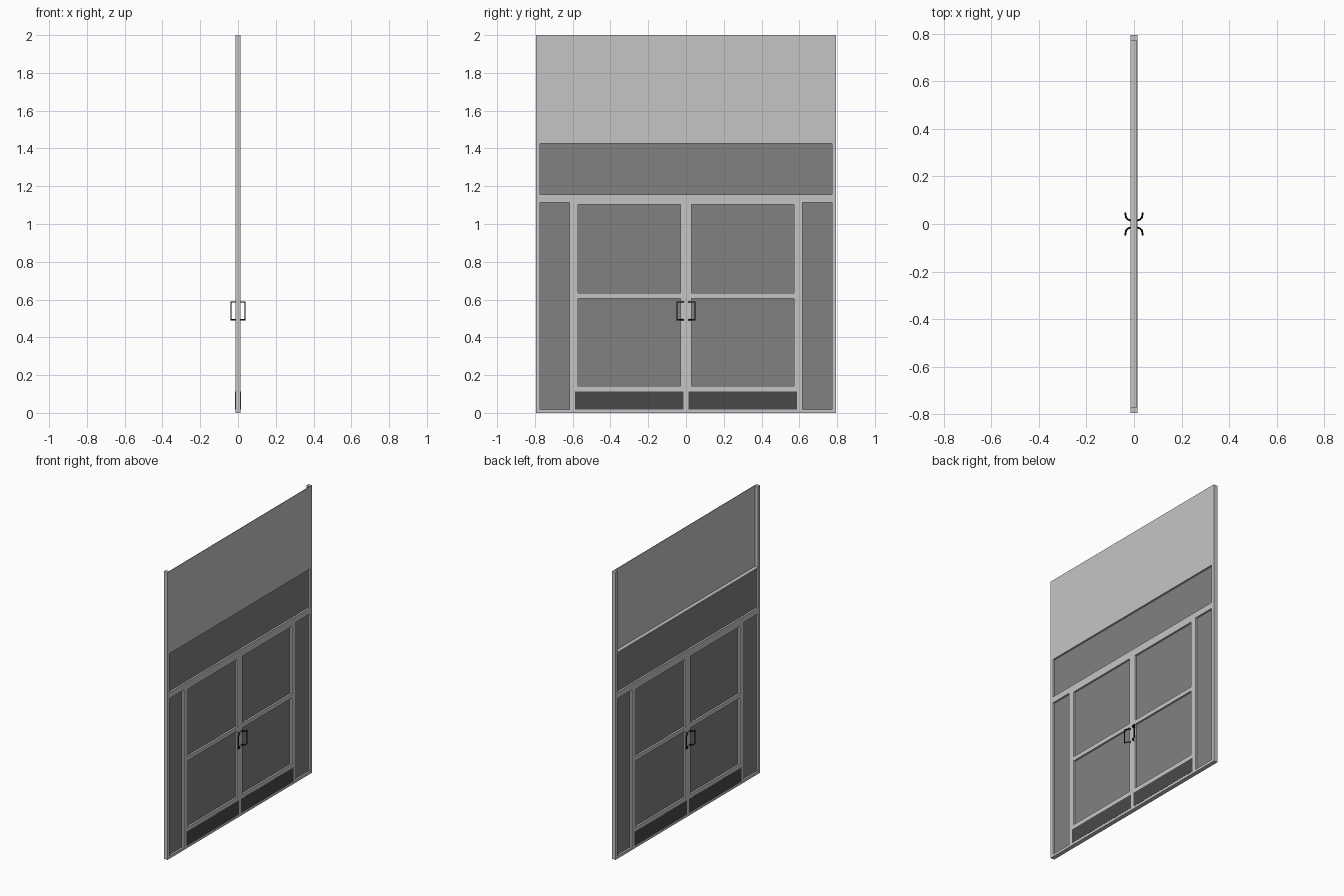
import bpy

if "Cube" in bpy.data.objects:
    bpy.data.objects.remove(bpy.data.objects["Cube"])

def material(name, v):
    m = bpy.data.materials.new(name)
    m.diffuse_color = (v, v, v, 1)
    m.use_nodes = True
    m.node_tree.nodes["Principled BSDF"].inputs["Base Color"].default_value = m.diffuse_color
    return m

FRAME = material("frame_grey", 0.56)
GLASS = material("glass_grey", 0.22)
KICK = material("kick_dark_grey", 0.066)
BLACK = material("handle_black", 0.009)
D = 0.0145          # half depth of the frame


def box(name, y0, y1, z0, z1, mat, x0=-D, x1=D):
    y0, y1 = min(y0, y1), max(y0, y1)
    v = [(x, y, z) for x in (x0, x1) for y in (y0, y1) for z in (z0, z1)]
    f = [(0, 1, 3, 2), (4, 6, 7, 5), (0, 4, 5, 1), (2, 3, 7, 6), (0, 2, 6, 4), (1, 5, 7, 3)]
    me = bpy.data.meshes.new(name)
    me.from_pydata(v, [], f)
    me.materials.append(mat)
    ob = bpy.data.objects.new(name, me)
    bpy.context.collection.objects.link(ob)
    return ob


def glass(name, y0, y1, z0, z1):
    box(name, y0, y1, z0, z1, GLASS, -0.002, 0.002)


def handle(name, sx, sy):
    # bent arms at top and bottom joined by an upright grip
    arm = [(0.013, 0.014), (0.026, 0.019), (0.033, 0.027), (0.037, 0.047)]
    pts = [(x, y, 0.493) for x, y in arm] + [(x, y, 0.587) for x, y in reversed(arm)]
    cu = bpy.data.curves.new(name, 'CURVE')
    cu.dimensions = '3D'
    cu.bevel_depth = 0.004
    cu.bevel_resolution = 1
    cu.use_fill_caps = True
    sp = cu.splines.new('POLY')
    sp.points.add(len(pts) - 1)
    for p, (x, y, z) in zip(sp.points, pts):
        p.co = (sx * x, sy * y, z, 1)
    cu.materials.append(BLACK)
    bpy.context.collection.objects.link(bpy.data.objects.new(name, cu))


# rails across the full width
box("threshold", -0.772, 0.772, 0, 0.018, FRAME)
box("transom_rail", -0.772, 0.772, 1.114, 1.156, FRAME)
box("upper_ledge", -0.772, 0.772, 1.427, 1.437, FRAME)
glass("transom_glass", -0.772, 0.772, 1.156, 1.427)
# thin sign panel, flush with the +x side
box("upper_panel", -0.772, 0.772, 1.437, 2.0, FRAME, D - 0.004, D)
# meeting stile of both doors
box("meeting_stiles", -0.029, 0.029, 0.018, 1.114, FRAME)

for s, side in ((-1, "left"), (1, "right")):
    box(side + "_outer_post", s * 0.772, s * 0.795, 0, 2.0, FRAME)
    box(side + "_jamb", s * 0.571, s * 0.617, 0.018, 1.114, FRAME)
    glass(side + "_sidelight", s * 0.617, s * 0.772, 0.018, 1.114)
    # door leaf: rails, panes and kick plate
    for n, z0, z1 in (("bottom", 0.018, 0.143), ("middle", 0.605, 0.634), ("top", 1.103, 1.114)):
        box(f"{side}_door_{n}_rail", s * 0.029, s * 0.571, z0, z1, FRAME)
    glass(side + "_lower_pane", s * 0.029, s * 0.571, 0.143, 0.605)
    glass(side + "_upper_pane", s * 0.029, s * 0.571, 0.634, 1.103)
    box(side + "_kick_plate", s * 0.013, s * 0.587, 0.017, 0.114, KICK, -D - 0.001, D + 0.001)
    for sx, face in ((-1, "inner"), (1, "outer")):
        handle(f"{side}_{face}_handle", sx, s)
